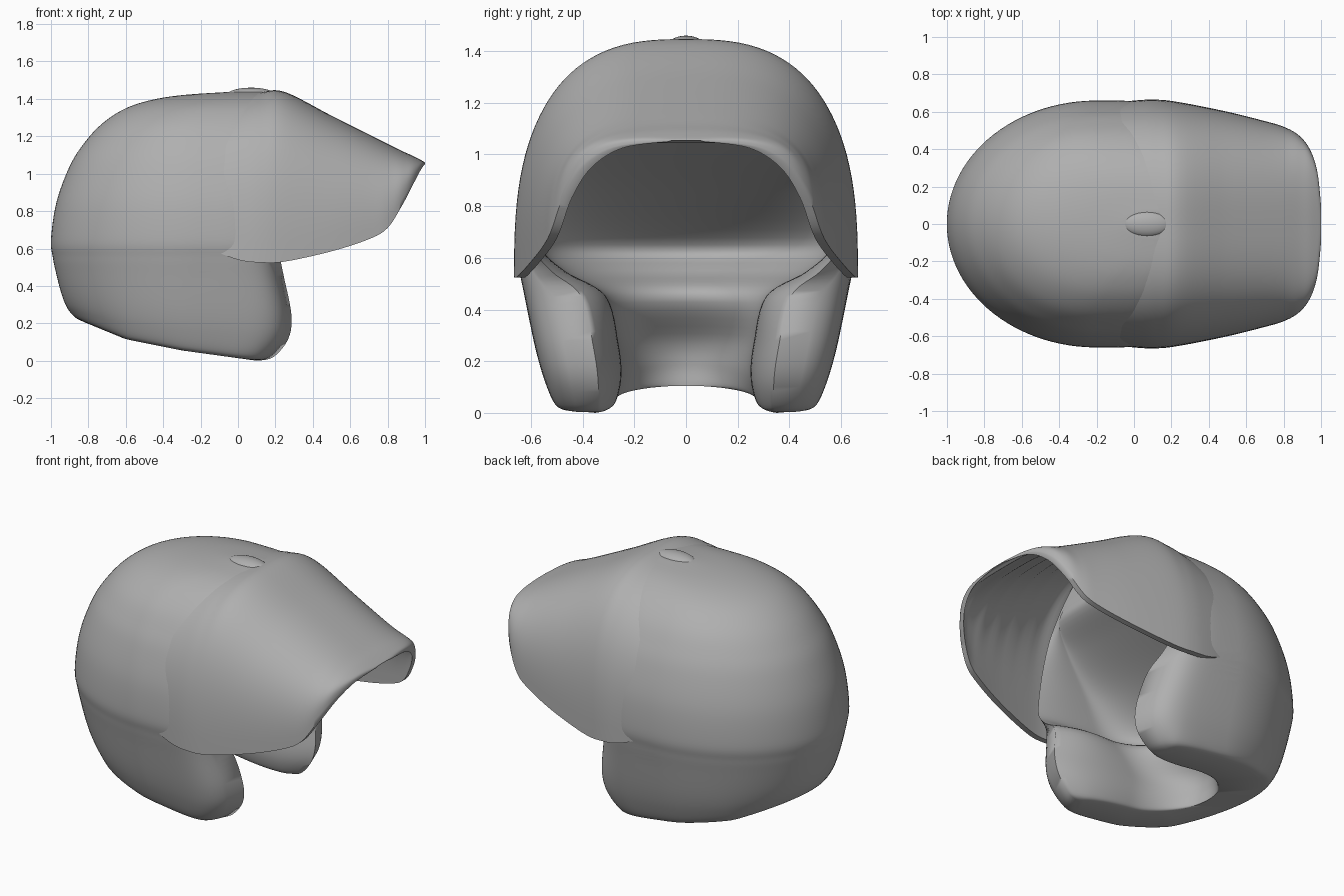
import bpy, bmesh
from math import sin, cos, pi, radians, asin

cube = bpy.data.objects.get("Cube")
if cube:
    bpy.data.objects.remove(cube, do_unlink=True)

gray = bpy.data.materials.new("helmet gray")
gray.use_nodes = True
COLOUR = (0.43, 0.43, 0.43, 1)
gray.diffuse_color = COLOUR
gray.node_tree.nodes["Principled BSDF"].inputs["Base Color"].default_value = COLOUR


def resample(keys, steps=6):
    """Smooth curve through rows of numbers."""
    rows = []
    last = len(keys) - 1
    for i in range(last):
        quads = list(zip(keys[max(i - 1, 0)], keys[i], keys[i + 1], keys[min(i + 2, last)]))
        for s in range(steps):
            t = s / steps
            rows.append([b + t / 2 * (c - a + t * (2*a - 5*b + 4*c - d + t * (3*b - a - 3*c + d)))
                         for a, b, c, d in quads])
    return rows + [list(keys[-1])]


def power(v, e):
    return abs(v) ** e * (1 if v >= 0 else -1)


def linear(x, points):
    for (x0, y0), (x1, y1) in zip(points, points[1:]):
        if x <= x1:
            return y0 + (y1 - y0) * max(0, (x - x0) / (x1 - x0))
    return points[-1][1]


def finish(obj, angle):
    obj.data.materials.append(gray)
    bpy.ops.object.select_all(action="DESELECT")
    obj.select_set(True)
    bpy.context.view_layer.objects.active = obj
    bpy.ops.object.shade_smooth_by_angle(angle=radians(angle))


def thick_loft(name, sections, angle):
    """Loft of C-shaped sections, each an outer and a matching inner arc."""
    bm = bmesh.new()
    rows = [[bm.verts.new(p) for p in outer + inner[::-1]] for outer, inner in sections]
    n = len(rows[0])
    for low, high in zip(rows, rows[1:]):
        for j in range(n):
            k = (j + 1) % n
            bm.faces.new((low[j], high[j], high[k], low[k]))
    for row in (rows[0], rows[-1]):
        for j in range(n // 2 - 1):
            bm.faces.new((row[j], row[j + 1], row[n - 2 - j], row[n - 1 - j]))
    bmesh.ops.recalc_face_normals(bm, faces=bm.faces)
    mesh = bpy.data.meshes.new(name)
    bm.to_mesh(mesh)
    bm.free()
    obj = bpy.data.objects.new(name, mesh)
    bpy.context.collection.objects.link(obj)
    finish(obj, angle)


# Shell and padding: height, outer back, centre, front, half width,
# then cavity back, centre, half width
shell_keys = [
    (0.0, -0.82, -0.2, 0.10, 0.47, -0.55, -0.2, 0.30),
    (0.02, -0.87, -0.2, 0.19, 0.51, -0.55, -0.2, 0.27),
    (0.12, -0.905, -0.2, 0.27, 0.55, -0.55, -0.2, 0.25),
    (0.25, -0.935, -0.2, 0.285, 0.585, -0.52, -0.2, 0.26),
    (0.45, -0.972, -0.2, 0.245, 0.625, -0.4, -0.1, 0.31),
    (0.55, -0.99, -0.2, 0.225, 0.645, -0.55, -0.15, 0.47),
    (0.65, -1.0, -0.2, 0.21, 0.66, -0.63, -0.2, 0.56),
    (0.85, -0.97, -0.2, 0.20, 0.645, -0.34, -0.1, 0.55),
    (1.04, -0.90, -0.2, 0.20, 0.595, 0.0, 0.08, 0.49),
    (1.16, -0.825, -0.2, 0.20, 0.54, 0.2, 0.2, 0.42),
    (1.26, -0.735, -0.19, 0.20, 0.475, 0.2, 0.2, 0.34),
    (1.34, -0.62, -0.15, 0.20, 0.39, 0.2, 0.2, 0.26),
    (1.39, -0.48, -0.09, 0.19, 0.30, 0.19, 0.19, 0.18),
    (1.42, -0.3, 0.0, 0.18, 0.2, 0.18, 0.18, 0.12),
    (1.437, -0.05, 0.1, 0.17, 0.07, 0.17, 0.17, 0.04),
]
# The brim of the shell climbs towards the nape
brim = [(-1, 0.25), (-0.88, 0.23), (-0.6, 0.115), (-0.3, 0.055), (0.1, 0)]
COUNT = 72


def on_brim(x, y, z):
    return (x, y, z + linear(x, brim) * max(0, 1 - z / 0.6) ** 2)


def shell_section(z, back, centre, front, half, in_back, in_centre, in_half):
    flare = 0.3 * (half - in_half)
    start = asin(((half + in_half + flare) / 2 / half) ** 2.5)
    outer, inner = [], []
    for i in range(COUNT + 1):
        u = i / COUNT
        a = start + (2 * pi - 2 * start) * u
        c, s = cos(a), sin(a)
        if c < 0:
            outer.append(on_brim(centre + (centre - back) * c, half * s, z))
        else:
            outer.append(on_brim(centre + (front - centre) * power(c, 0.4),
                                 half * power(s, 0.4), z))
        # Cavity: straight cheeks flared at the front, round behind
        edge = min(u, 1 - u) / 0.2
        if edge < 1:
            y = in_half + flare * (1 - edge) ** 3
            inner.append(on_brim(front + (in_centre - front) * edge, y if u < 0.5 else -y, z))
        else:
            b = pi / 2 + pi * (u - 0.2) / 0.6
            inner.append(on_brim(in_centre + (in_centre - in_back) * cos(b),
                                 in_half * sin(b), z))
    return outer, inner


thick_loft("helmet_shell", [shell_section(*row) for row in resample(shell_keys)], 75)

# Visor: position, top, lower edge, half width
visor_keys = [
    (-0.16, 1.36, 0.60, 0.64), (0.0, 1.41, 0.54, 0.66), (0.12, 1.435, 0.525, 0.665),
    (0.25, 1.437, 0.53, 0.65), (0.5, 1.31, 0.585, 0.6), (0.7, 1.21, 0.65, 0.55),
    (0.8, 1.16, 0.71, 0.52), (0.88, 1.12, 0.835, 0.475), (0.94, 1.093, 0.95, 0.4),
    (0.98, 1.072, 1.025, 0.28), (1.0, 1.06, 1.05, 0.1),
]


def arch(x, top, low, half):
    angles = [pi * (i / 60 - 0.5) for i in range(61)]
    return [(x, half * power(sin(a), 0.73), low + (top - low) * max(cos(a), 0) ** 0.73)
            for a in angles]


sections = []
for x, top, low, half in resample(visor_keys):
    # Shallow ribs run across the underside
    side = min(0.035, half / 2)
    roof = min(0.035 + 0.008 * sin(45 * x), (top - low) / 2)
    sections.append((arch(x, top, low, half), arch(x, top - roof, low, half - side)))
thick_loft("visor", sections, 60)

# Small crest where the visor meets the crown
bpy.ops.mesh.primitive_uv_sphere_add(segments=32, ring_count=16, location=(0.07, 0, 1.42))
crest = bpy.context.object
crest.name = "crest"
crest.scale = (0.13, 0.07, 0.04)
finish(crest, 60)
